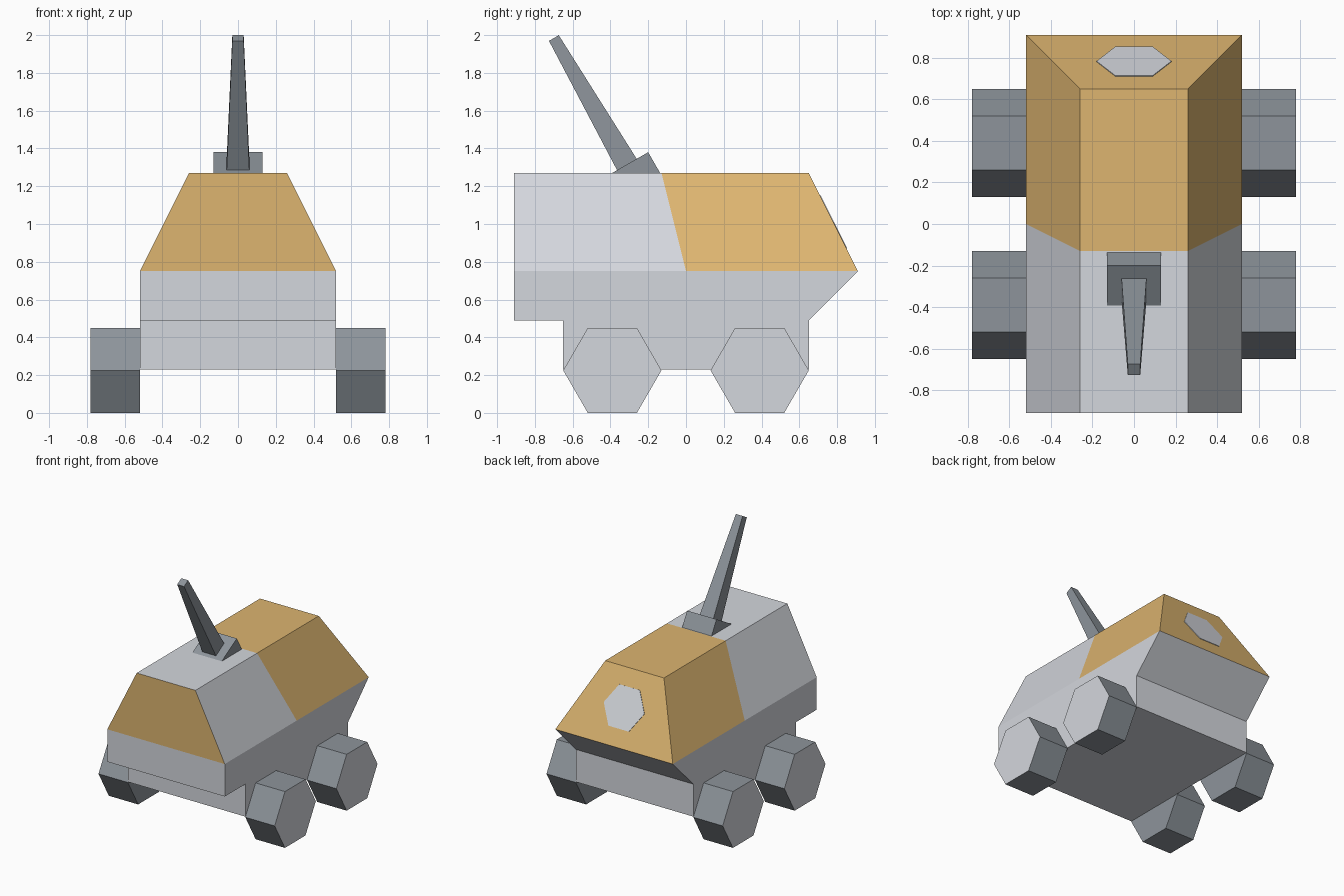
import bpy, bmesh, math
from mathutils import Matrix, Vector

cube = bpy.data.objects.get("Cube")
if cube:
    bpy.data.objects.remove(cube, do_unlink=True)


def material(name, rgb):
    colour = (*[((c / 255 + 0.055) / 1.055) ** 2.4 for c in rgb], 1)
    m = bpy.data.materials.new(name)
    m.use_nodes = True
    m.diffuse_color = colour
    m.node_tree.nodes["Principled BSDF"].inputs["Base Color"].default_value = colour
    return m


LIGHT = material("light_grey", (212, 215, 221))
DARK = material("slate_grey", (141, 148, 155))
SAND = material("sand_orange", (221, 181, 112))


def finish(name, bm, *mats):
    bmesh.ops.recalc_face_normals(bm, faces=bm.faces)
    mesh = bpy.data.meshes.new(name)
    bm.to_mesh(mesh)
    bm.free()
    for m in mats:
        mesh.materials.append(m)
    obj = bpy.data.objects.new(name, mesh)
    bpy.context.collection.objects.link(obj)
    return obj


def prism(bm, sides, r1, r2, depth, matrix):
    bmesh.ops.create_cone(bm, cap_ends=True, segments=sides, radius1=r1,
                          radius2=r2, depth=depth, matrix=matrix)


# Hull: side profile extruded across, then the cabin raised and tapered
HALF, DECK, ROOF = 0.52, 0.75, 1.27
profile = [(-0.91, DECK), (-0.91, 0.49), (-0.65, 0.49), (-0.65, 0.23),
           (0.65, 0.23), (0.65, 0.49), (0.91, DECK)]
bm = bmesh.new()
side = bm.faces.new([bm.verts.new((-HALF, y, z)) for y, z in profile])
out = bmesh.ops.extrude_face_region(bm, geom=[side], use_keep_orig=True)
for v in out["geom"]:
    if isinstance(v, bmesh.types.BMVert):
        v.co.x = HALF
deck = max(bm.faces, key=lambda f: f.calc_center_median().z)
out = bmesh.ops.extrude_face_region(bm, geom=[deck])
for v in out["geom"]:
    if isinstance(v, bmesh.types.BMVert):
        v.co.x *= 0.5
        v.co.z = ROOF
        v.co.y = min(v.co.y, 0.65)
if deck.is_valid:
    bmesh.ops.delete(bm, geom=[deck], context="FACES_ONLY")

# Cabin paint: slanted split, sand colour behind it and on the front panel
split_at, split_dir = Vector((0, 0, DECK)), Vector((0, 1, 0.25)).normalized()
cabin = [f for f in bm.faces if f.calc_center_median().z > DECK + 0.01]
geom = set(cabin)
for f in cabin:
    geom.update(f.edges, f.verts)
bmesh.ops.bisect_plane(bm, geom=list(geom), plane_co=split_at, plane_no=split_dir)
bmesh.ops.recalc_face_normals(bm, faces=bm.faces)
for f in bm.faces:
    c = f.calc_center_median()
    rear = (c - split_at).dot(split_dir) > 0
    if c.z > DECK + 0.01 and (rear or f.normal.y < -0.9):
        f.material_index = 1
finish("hull", bm, LIGHT, SAND)

# Hexagonal plate on the sloping rear panel
tilt = math.atan2(ROOF - DECK, 0.26)
bm = bmesh.new()
prism(bm, 6, 0.18, 0.18, 0.008,
      Matrix.Translation((0, 0.78, 1.01)) @ Matrix.Rotation(-tilt, 4, "X")
      @ Matrix.Rotation(math.pi / 2, 4, "Z"))
# Keep a pair of corners pointing sideways
if max(abs(v.co.x) for v in bm.verts) < 0.17:
    bmesh.ops.rotate(bm, verts=bm.verts, cent=(0, 0.78, 1.01),
                     matrix=Matrix.Rotation(math.pi / 6, 3, Vector((0, math.sin(tilt), math.cos(tilt)))))
finish("rear_plate", bm, LIGHT)

# Wheels: hexagonal prisms with corners fore and aft, pale outer faces
for sx, side_name in ((1, "left"), (-1, "right")):
    for sy, end in ((-1, "front"), (1, "rear")):
        bm = bmesh.new()
        prism(bm, 6, 0.26, 0.26, 0.26, Matrix.Rotation(math.pi / 2, 4, "Y"))
        if max(v.co.y for v in bm.verts) < 0.25:
            bmesh.ops.rotate(bm, verts=bm.verts, matrix=Matrix.Rotation(math.pi / 6, 3, "X"))
        bmesh.ops.translate(bm, verts=bm.verts, vec=(sx * 0.65, sy * 0.39, 0.225))
        for f in bm.faces:
            if abs(f.calc_center_median().x) > 0.77:
                f.material_index = 1
        finish(f"{end}_{side_name}_wheel", bm, DARK, LIGHT)

# Gun: tilted mount block sunk in the roof, with a tapered square barrel
frame = Matrix.Translation((0, -0.313, 1.315)) @ Matrix.Rotation(math.radians(30), 4, "X")
for name, low, high, length, base in (("gun_mount", 0.13, 0.13, 0.2, -0.2),
                                      ("gun_barrel", 0.06, 0.03, 0.773, 0)):
    bm = bmesh.new()
    prism(bm, 4, low * math.sqrt(2), high * math.sqrt(2), length,
          frame @ Matrix.Translation((0, 0, base + length / 2))
          @ Matrix.Rotation(math.pi / 4, 4, "Z"))
    finish(name, bm, DARK)
